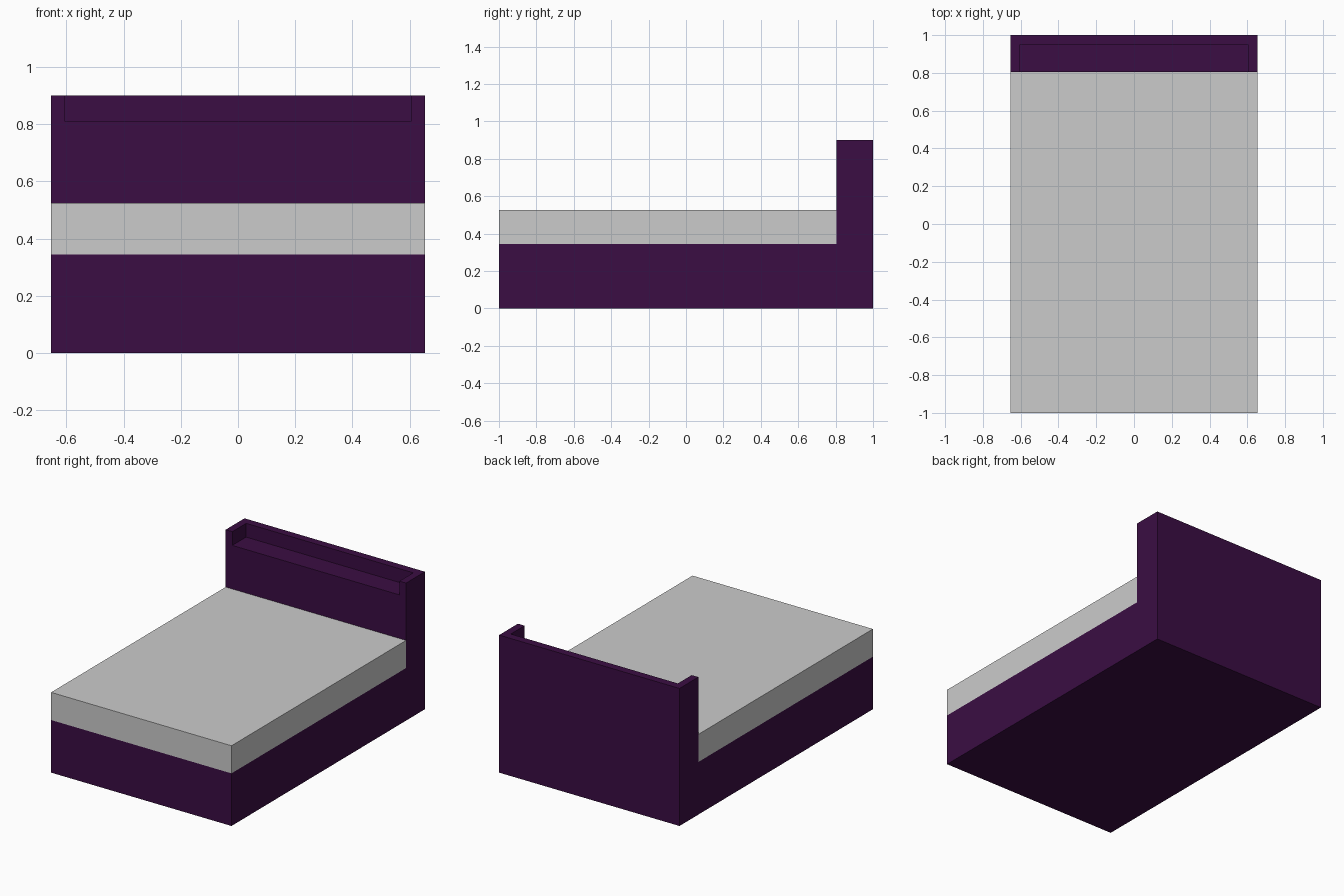
import bpy, bmesh

if "Cube" in bpy.data.objects:
    bpy.data.objects.remove(bpy.data.objects["Cube"])

HALF_W = 0.653     # half bed width
BASE_TOP = 0.344
MATTRESS_TOP = 0.525
HEAD_FRONT = 0.805
HEAD_TOP = 0.90


def material(name, rgb):
    m = bpy.data.materials.new(name)
    m.diffuse_color = (*rgb, 1)
    m.use_nodes = True
    m.node_tree.nodes["Principled BSDF"].inputs["Base Color"].default_value = m.diffuse_color
    return m


def extrude_profile(name, yz, half_w, mat=None):
    """Extrude a closed (y, z) side profile symmetrically along x."""
    bm = bmesh.new()
    face = bm.faces.new([bm.verts.new((-half_w, y, z)) for y, z in yz])
    ext = bmesh.ops.extrude_face_region(bm, geom=[face])
    verts = [g for g in ext["geom"] if isinstance(g, bmesh.types.BMVert)]
    bmesh.ops.translate(bm, verts=verts, vec=(2 * half_w, 0, 0))
    bmesh.ops.recalc_face_normals(bm, faces=bm.faces)
    mesh = bpy.data.meshes.new(name)
    bm.to_mesh(mesh)
    bm.free()
    if mat:
        mesh.materials.append(mat)
    ob = bpy.data.objects.new(name, mesh)
    bpy.context.collection.objects.link(ob)
    return ob


def rect(y0, y1, z0, z1):
    return [(y0, z0), (y1, z0), (y1, z1), (y0, z1)]


purple = material("dark purple", (0.043, 0.004, 0.056))
grey = material("light grey", (0.6, 0.6, 0.6))

# L-shaped frame: box base and headboard in one piece
frame = extrude_profile("bed_frame", [
    (-1, 0), (1, 0), (1, HEAD_TOP), (HEAD_FRONT, HEAD_TOP),
    (HEAD_FRONT, BASE_TOP), (-1, BASE_TOP)], HALF_W, purple)

# Shelf recess, open to the front and top of the headboard
cutter = extrude_profile("shelf_cutter", rect(0.7, 0.948, 0.81, 1.0), 0.605, purple)
cutter.hide_render = True
cutter.hide_set(True)
cut = frame.modifiers.new("shelf_recess", "BOOLEAN")
cut.operation = "DIFFERENCE"
cut.solver = "EXACT"
cut.object = cutter

# Mattress
extrude_profile("mattress", rect(-1, HEAD_FRONT, BASE_TOP, MATTRESS_TOP), HALF_W, grey)
